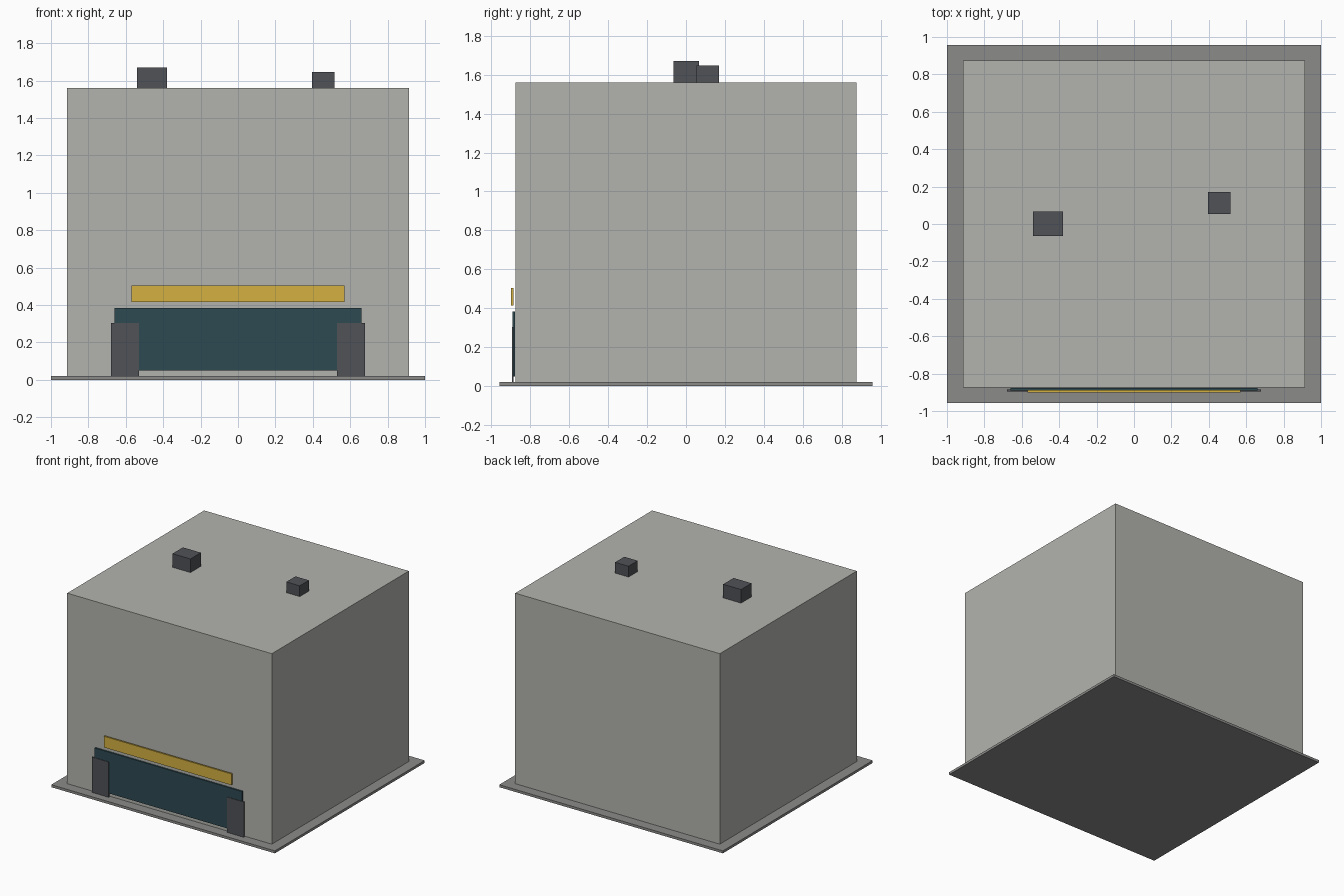
import bpy

if "Cube" in bpy.data.objects:
    bpy.data.objects.remove(bpy.data.objects["Cube"])


def material(name, rgb):
    m = bpy.data.materials.new(name)
    m.diffuse_color = (*rgb, 1.0)
    m.use_nodes = True
    m.node_tree.nodes["Principled BSDF"].inputs["Base Color"].default_value = m.diffuse_color
    return m


concrete = material("concrete", (0.45, 0.45, 0.42))
paving = material("paving", (0.26, 0.26, 0.255))
glass = material("dark_glass", (0.026, 0.068, 0.085))
yellow = material("yellow", (0.66, 0.44, 0.055))
metal = material("dark_metal", (0.08, 0.085, 0.095))


def box(name, x, y, z, mat):
    """Box spanning the given (min, max) ranges."""
    bpy.ops.mesh.primitive_cube_add(size=1)
    ob = bpy.context.object
    ob.name = name
    ob.location = [(a + b) / 2 for a, b in (x, y, z)]
    ob.scale = [b - a for a, b in (x, y, z)]
    bpy.ops.object.transform_apply(location=True, rotation=False, scale=True)
    ob.data.materials.append(mat)
    return ob


# Ground slab and main building block
box("base_slab", (-1, 1), (-0.957, 0.957), (0, 0.02), paving)
box("building_block", (-0.915, 0.915), (-0.875, 0.875), (0.02, 1.56), concrete)

# Shop front: glazing, sign band and side piers
box("shop_window", (-0.66, 0.66), (-0.891, -0.878), (0.05, 0.383), glass)
box("sign_band", (-0.57, 0.57), (-0.9, -0.887), (0.415, 0.505), yellow)
for side, label in ((-1, "left"), (1, "right")):
    box(label + "_pier", sorted((side * 0.53, side * 0.68)),
        (-0.895, -0.886), (0.02, 0.305), metal)

# Rooftop units
box("large_roof_unit", (-0.54, -0.38), (-0.065, 0.068), (1.56, 1.67), metal)
box("small_roof_unit", (0.395, 0.515), (0.053, 0.17), (1.56, 1.647), metal)
